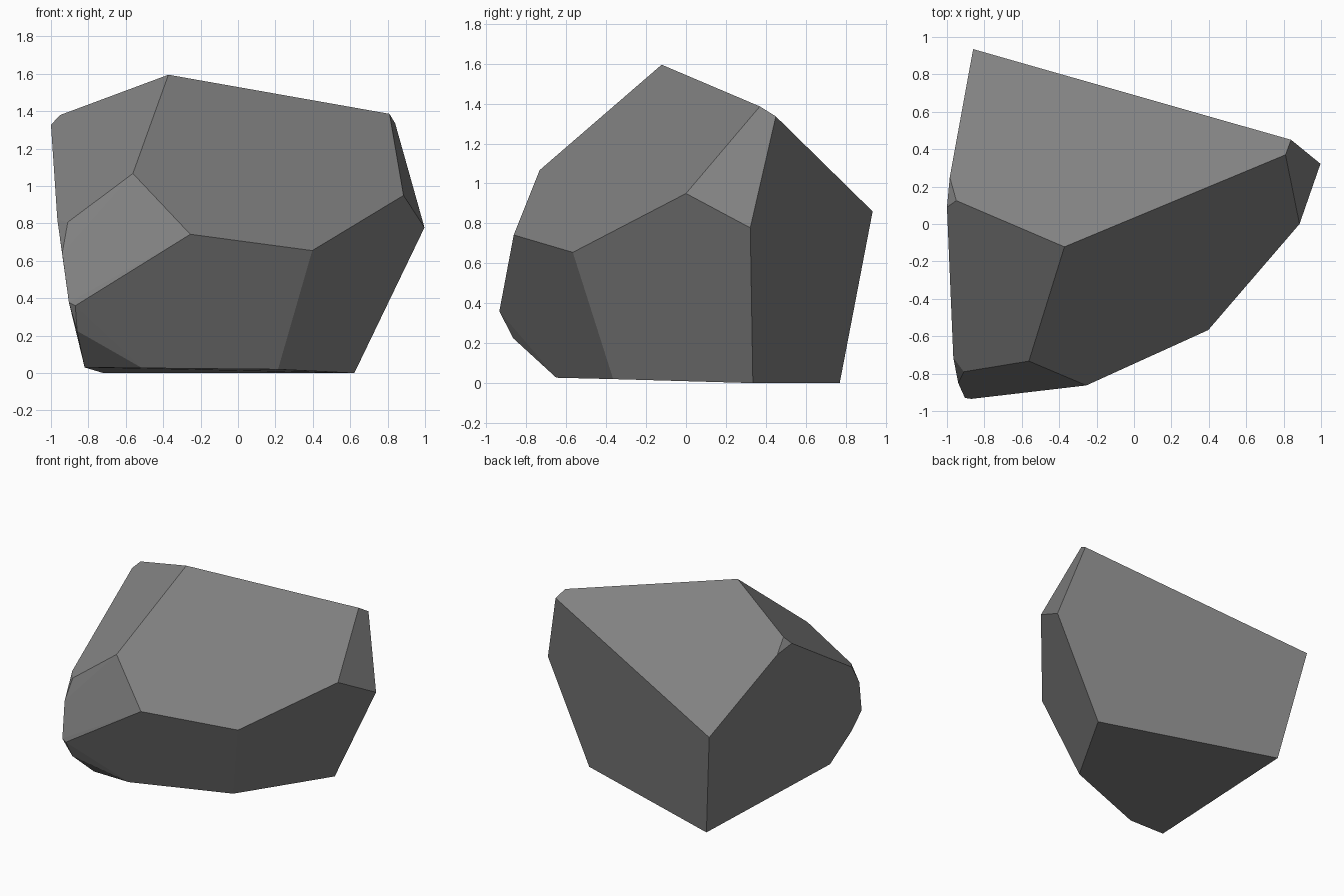
import bpy, bmesh, math

# Corner points of the faceted boulder
upper = [(-0.86, 0.935, 0.86), (0.84, 0.45, 1.336), (0.81, 0.37, 1.386),
         (-0.372, -0.122, 1.595), (-0.95, 0.125, 1.38), (-0.985, 0.25, 1.296),
         (-1.0, 0.09, 1.328)]
middle = [(0.997, 0.322, 0.778), (0.885, 0.0, 0.95), (0.397, -0.567, 0.655),
          (-0.255, -0.863, 0.742), (-0.562, -0.733, 1.067), (-0.91, -0.79, 0.807),
          (-0.966, -0.715, 0.822), (-0.94, -0.85, 0.64), (-0.904, -0.93, 0.377),
          (-0.87, -0.935, 0.36)]
lower = [(-0.86, -0.866, 0.225), (-0.82, -0.65, 0.03), (-0.513, -0.65, 0.027),
         (0.214, -0.365, 0.02), (0.622, 0.335, 0.0), (-0.72, 0.77, 0.0)]

# Wrap the corners in a convex hull and merge coplanar triangles into facets
bm = bmesh.new()
for p in upper + middle + lower:
    bm.verts.new(p)
bmesh.ops.convex_hull(bm, input=bm.verts[:])
bmesh.ops.dissolve_limit(bm, angle_limit=math.radians(3),
                         verts=bm.verts[:], edges=bm.edges[:])
bmesh.ops.recalc_face_normals(bm, faces=bm.faces[:])
mesh = bpy.data.meshes.new("boulder")
bm.to_mesh(mesh)
bm.free()

# Stone colour
stone = bpy.data.materials.new("stone grey")
stone.diffuse_color = (0.22, 0.22, 0.22, 1)
mesh.materials.append(stone)
bpy.context.collection.objects.link(bpy.data.objects.new("boulder", mesh))
